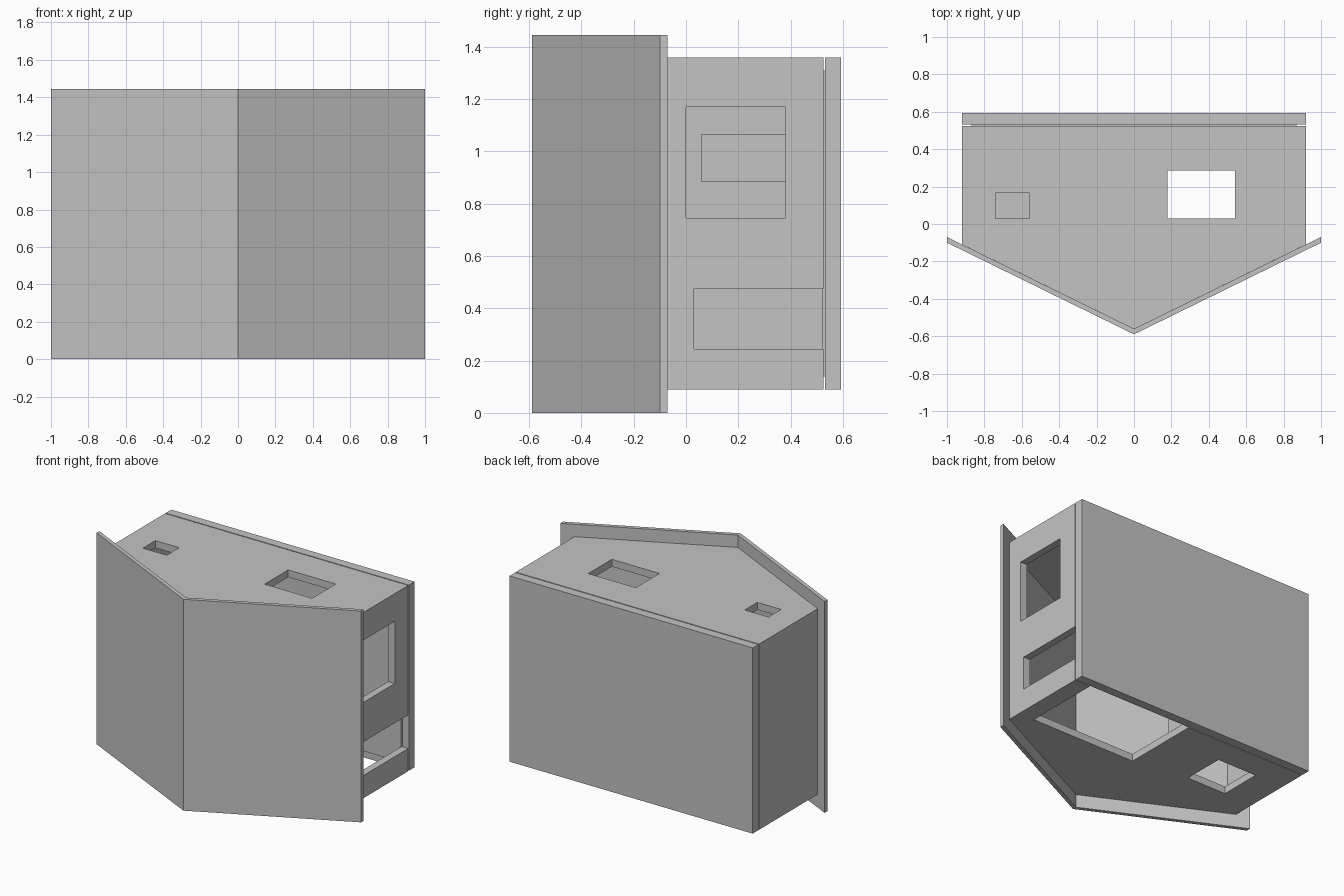
import bpy
import bmesh

if "Cube" in bpy.data.objects:
    bpy.data.objects.remove(bpy.data.objects["Cube"])

grey = bpy.data.materials.new("plain grey")
grey.diffuse_color = (0.55, 0.55, 0.55, 1)
grey.use_nodes = True
grey.node_tree.nodes["Principled BSDF"].inputs["Base Color"].default_value = grey.diffuse_color


def prism(name, outline, z0, z1):
    """Extrude a plan outline (counter-clockwise) from z0 to z1."""
    bm = bmesh.new()
    face = bm.faces.new([bm.verts.new((x, y, z0)) for x, y in outline])
    top = bmesh.ops.extrude_face_region(bm, geom=[face])["geom"]
    for v in top:
        if isinstance(v, bmesh.types.BMVert):
            v.co.z = z1
    bmesh.ops.recalc_face_normals(bm, faces=bm.faces)
    mesh = bpy.data.meshes.new(name)
    bm.to_mesh(mesh)
    bm.free()
    mesh.materials.append(grey)
    obj = bpy.data.objects.new(name, mesh)
    bpy.context.collection.objects.link(obj)
    return obj


def box(name, x0, x1, y0, y1, z0, z1):
    return prism(name, [(x0, y0), (x1, y0), (x1, y1), (x0, y1)], z0, z1)


def cut(obj, cutter):
    """Subtract the cutter and discard it."""
    mod = obj.modifiers.new("cut", 'BOOLEAN')
    mod.operation = 'DIFFERENCE'
    mod.solver = 'EXACT'
    mod.object = cutter
    bpy.context.view_layer.objects.active = obj
    bpy.ops.object.modifier_apply(modifier=mod.name)
    bpy.data.objects.remove(cutter, do_unlink=True)


def wedge(half, apex, side, back):
    """House-shaped plan with its point towards the front."""
    return [(-half, side), (0, apex), (half, side), (half, back), (-half, back)]


# Hollow body, open at front and back
body = prism("body_shell", wedge(0.92, -0.56, -0.109, 0.525), 0.09, 1.36)
cut(body, prism("cavity", wedge(0.87, -0.70, -0.27, 0.70), 0.14, 1.31))

# Openings in the roof, floor and right wall
openings = [
    (0.18, 0.54, 0.03, 0.285, 1.25, 1.45),
    (-0.74, -0.56, 0.03, 0.165, 1.25, 1.45),
    (0.0, 0.80, -0.015, 0.60, 0.0, 0.20),
    (-0.70, -0.40, 0.045, 0.34, 0.0, 0.20),
    (0.80, 1.0, 0.0, 0.38, 0.745, 1.17),
    (0.80, 1.0, 0.03, 0.60, 0.245, 0.475),
]
for o in openings:
    cut(body, box("opening", *o))

# Folded front plate, overhanging the body on all sides
prism("front_plate", [(-1, -0.10), (0, -0.59), (1, -0.10),
                      (1, -0.07), (0, -0.56), (-1, -0.07)], 0.0, 1.445)

# Back panel with the smaller plug that fits the body opening
box("back_panel", -0.92, 0.92, 0.532, 0.593, 0.09, 1.36)
box("back_plug", -0.87, 0.87, 0.520, 0.533, 0.14, 1.31)

# Inner partition with a window, and the shelf behind it
partition = box("partition", -0.34, -0.29, -0.01, 0.52, 0.14, 1.31)
cut(partition, box("window", -0.45, -0.20, 0.06, 0.46, 0.885, 1.065))
box("shelf", -0.87, -0.34, -0.01, 0.52, 0.75, 0.80)
